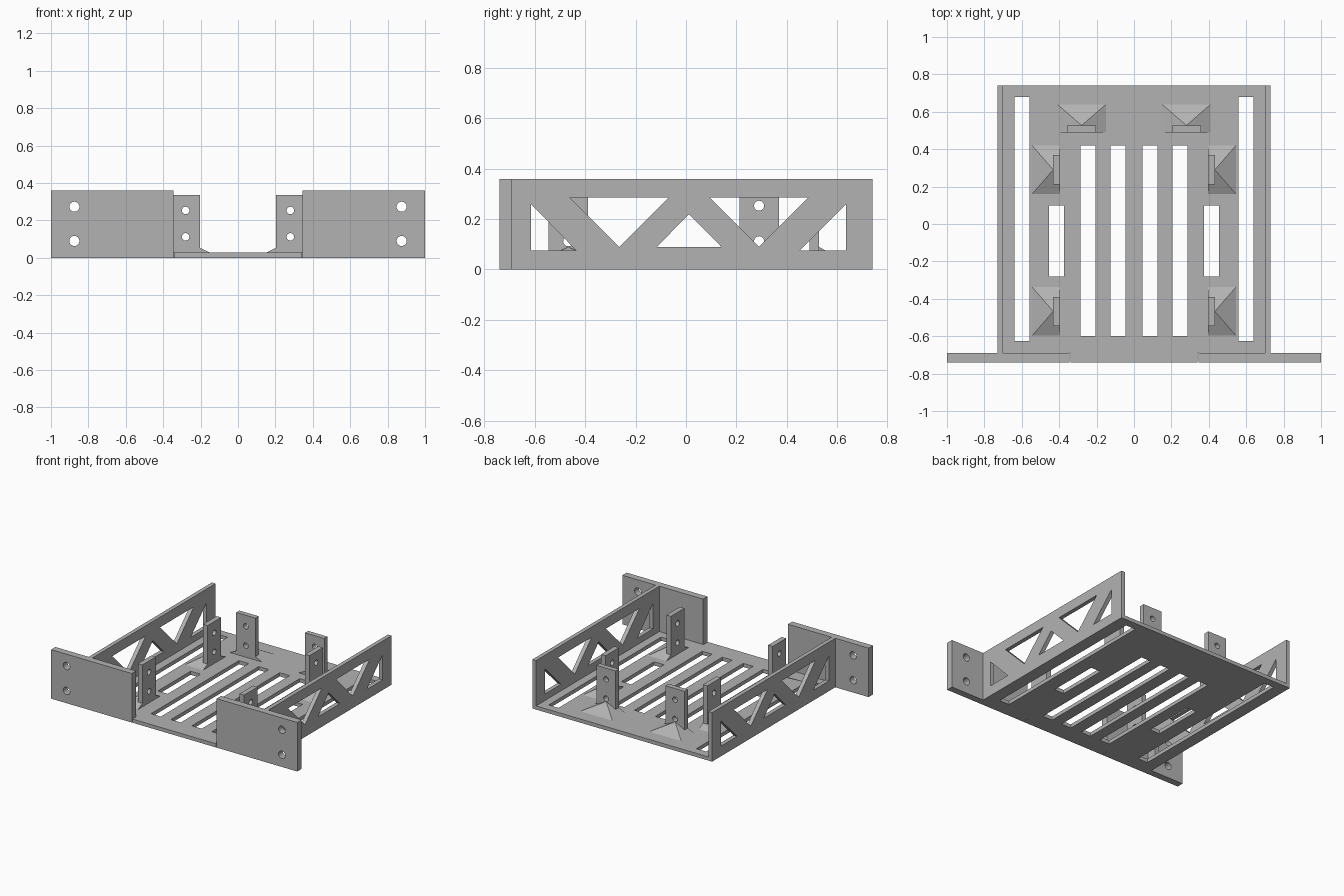
import bpy, bmesh, math
from mathutils import Matrix, Vector

cube = bpy.data.objects.get("Cube")
if cube:
    bpy.data.objects.remove(cube, do_unlink=True)

grey = bpy.data.materials.new("mid_grey")
grey.use_nodes = True
grey.diffuse_color = (0.45, 0.45, 0.45, 1)
grey.node_tree.nodes["Principled BSDF"].inputs["Base Color"].default_value = grey.diffuse_color

X, Y, Z = Vector((1, 0, 0)), Vector((0, 1, 0)), Vector((0, 0, 1))
FLOOR = 0.027
HEIGHT = 0.36


def frame(across, up, out, origin):
    """Matrix that stands a flat drawing up in the given plane."""
    m = Matrix((across, up, out)).transposed().to_4x4()
    m.translation = origin
    return m


def add_object(name, mesh, mirrored):
    mesh.materials.clear()
    mesh.materials.append(grey)
    obj = bpy.data.objects.new(name, mesh)
    bpy.context.collection.objects.link(obj)
    if mirrored:
        mod = obj.modifiers.new("mirror", 'MIRROR')
        mod.use_mirror_merge = False
    return obj


def rect(x0, x1, y0, y1):
    return [(x0, y0), (x1, y0), (x1, y1), (x0, y1)]


def circle(cx, cy, r, n=24):
    return [(cx + r * math.cos(i * math.tau / n), cy + r * math.sin(i * math.tau / n))
            for i in range(n)]


def plate(name, outline, holes, thick, matrix, mirrored=True):
    """Flat plate with holes, extruded along the outward axis."""
    curve = bpy.data.curves.new(name, 'CURVE')
    curve.dimensions = '2D'
    curve.fill_mode = 'BOTH'
    curve.extrude = thick / 2
    for loop in [outline] + holes:
        spline = curve.splines.new('POLY')
        spline.points.add(len(loop) - 1)
        for p, (a, b) in zip(spline.points, loop):
            p.co = (a, b, 0, 1)
        spline.use_cyclic_u = True
    temp = bpy.data.objects.new(name + "_drawing", curve)
    bpy.context.collection.objects.link(temp)
    mesh = bpy.data.meshes.new_from_object(
        temp.evaluated_get(bpy.context.evaluated_depsgraph_get()))
    bpy.data.objects.remove(temp, do_unlink=True)
    bm = bmesh.new()
    bm.from_mesh(mesh)
    bmesh.ops.remove_doubles(bm, verts=bm.verts, dist=1e-5)
    bmesh.ops.transform(bm, verts=bm.verts,
                        matrix=matrix @ Matrix.Translation((0, 0, thick / 2)))
    bmesh.ops.recalc_face_normals(bm, faces=bm.faces)
    for f in bm.faces:
        f.smooth = False
    bm.to_mesh(mesh)
    bm.free()
    return add_object(name, mesh, mirrored)


# Floor with ventilation slots, narrowed at the front between the ears
slots = []
for s in (-1, 1):
    for cx, y0, y1 in ((0.085, -0.6, 0.42), (0.247, -0.6, 0.42),
                       (0.415, -0.28, 0.10), (0.6, -0.625, 0.68)):
        slots.append(rect(s * cx - 0.04, s * cx + 0.04, y0, y1))
floor_outline = [(-0.34, -0.74), (0.34, -0.74), (0.34, -0.69), (0.7, -0.69),
                 (0.7, 0.74), (-0.7, 0.74), (-0.7, -0.69), (-0.34, -0.69)]
plate("floor", floor_outline, slots, FLOOR, Matrix.Identity(4), False)

# Side walls with triangular truss windows
windows = [
    [(-0.615, 0.26), (-0.615, 0.075), (-0.435, 0.075)],
    [(-0.46, 0.285), (-0.07, 0.285), (-0.265, 0.09)],
    [(-0.115, 0.09), (0.14, 0.09), (0.012, 0.22)],
    [(0.095, 0.285), (0.485, 0.285), (0.29, 0.09)],
    [(0.635, 0.26), (0.635, 0.075), (0.45, 0.075)],
]
plate("side_walls", rect(-0.69, 0.74, 0, HEIGHT), windows, 0.03,
      frame(Y, Z, X, 0.7 * X))

# Front mounting ears with screw holes
plate("front_ears", rect(0.345, 1, 0, HEIGHT),
      [circle(0.875, z, 0.027) for z in (0.09, 0.273)], 0.05,
      frame(X, Z, -Y, -0.69 * Y))


def post(name, matrix, half=0.078, thick=0.037):
    """Drilled upright tab with a shallow pyramid brace at its foot."""
    plate(name, rect(-half, half, 0.01, 0.335),
          [circle(0, z, 0.02) for z in (0.112, 0.253)], thick, matrix)
    w, depth, top = 0.13, 0.15, 0.09
    bm = bmesh.new()
    for co in ((-w, FLOOR, 0), (w, FLOOR, 0), (w, FLOOR, depth), (-w, FLOOR, depth),
               (0, top, 0), (0, top, thick)):
        bm.verts.new(matrix @ Vector(co))
    bmesh.ops.convex_hull(bm, input=bm.verts)
    bmesh.ops.recalc_face_normals(bm, faces=bm.faces)
    mesh = bpy.data.meshes.new(name + "_brace")
    bm.to_mesh(mesh)
    bm.free()
    add_object(name + "_brace", mesh, True)


# Upright posts: one pair at the back, two pairs along the sides
post("back_posts", frame(-X, Z, Y, Vector((0.28, 0.49, 0))))
post("rear_side_posts", frame(Y, Z, X, Vector((0.395, 0.29, 0))))
post("front_side_posts", frame(Y, Z, X, Vector((0.395, -0.467, 0))))
